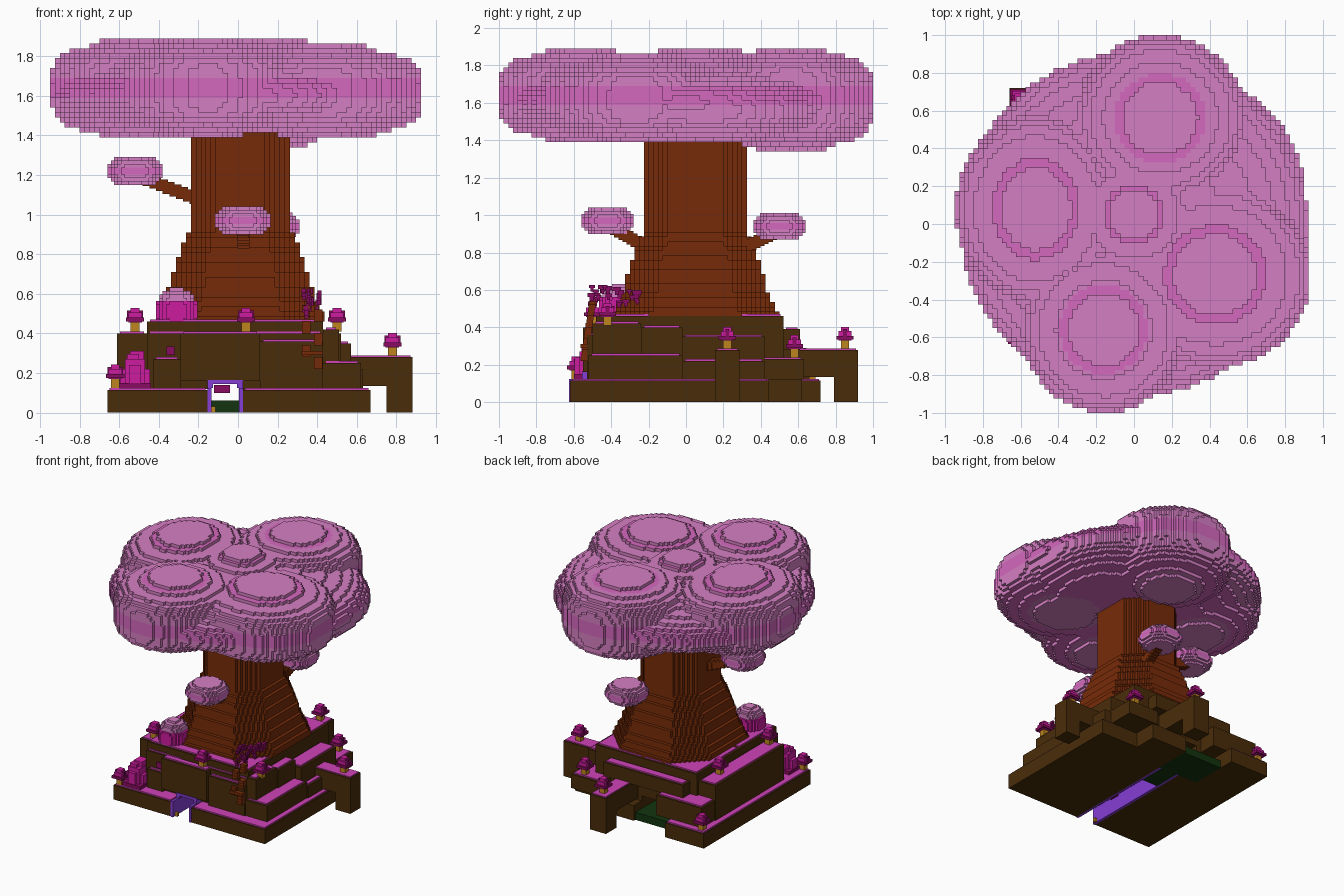
import bpy, random
from mathutils import Vector

if "Cube" in bpy.data.objects:
    bpy.data.objects.remove(bpy.data.objects["Cube"])
random.seed(4)


def material(name, rgb):
    lin = [((c / 255 + 0.055) / 1.055) ** 2.4 for c in rgb] + [1]
    m = bpy.data.materials.new(name)
    m.use_nodes = True
    m.diffuse_color = lin
    next(n for n in m.node_tree.nodes if n.type == 'BSDF_PRINCIPLED').inputs["Base Color"].default_value = lin
    return m


BLOSSOM = material("blossom pink", (213, 127, 195))
DEEP = material("deep blossom", (213, 104, 191))
BARK = material("red brown bark", (119, 43, 8))
EARTH = material("dark earth", (73, 44, 9))
TRIM = material("magenta grass", (208, 66, 184))
CRYSTAL = material("crystal magenta", (206, 28, 160))
DARK = material("dark magenta", (138, 12, 98))
PURPLE = material("portal purple", (134, 62, 214))
GREEN = material("dark green", (18, 52, 14))
GOLD = material("gold", (190, 132, 30))

BOX_FACES = [(0, 2, 3, 1), (4, 5, 7, 6), (0, 1, 5, 4), (2, 6, 7, 3), (0, 4, 6, 2), (1, 3, 7, 5)]


def mesh_object(name, verts, faces, mats, idx=None):
    me = bpy.data.meshes.new(name)
    me.from_pydata(verts, [], faces)
    for m in mats:
        me.materials.append(m)
    if idx:
        me.polygons.foreach_set("material_index", idx)
    ob = bpy.data.objects.new(name, me)
    bpy.context.collection.objects.link(ob)
    return ob


def boxes(name, spans, mat):
    """One object from (x0, x1, y0, y1, z0, z1) spans."""
    verts, faces = [], []
    for x0, x1, y0, y1, z0, z1 in spans:
        n = len(verts)
        verts += [(x, y, z) for z in (z0, z1) for y in (y0, y1) for x in (x0, x1)]
        faces += [tuple(n + i for i in f) for f in BOX_FACES]
    return mesh_object(name, verts, faces, [mat])


SIDES = {(1, 0, 0): [(1, 0, 0), (1, 1, 0), (1, 1, 1), (1, 0, 1)],
         (-1, 0, 0): [(0, 0, 0), (0, 0, 1), (0, 1, 1), (0, 1, 0)],
         (0, 1, 0): [(0, 1, 0), (0, 1, 1), (1, 1, 1), (1, 1, 0)],
         (0, -1, 0): [(0, 0, 0), (1, 0, 0), (1, 0, 1), (0, 0, 1)],
         (0, 0, 1): [(0, 0, 1), (1, 0, 1), (1, 1, 1), (0, 1, 1)],
         (0, 0, -1): [(0, 0, 0), (0, 1, 0), (1, 1, 0), (1, 0, 0)]}


def voxels(name, inside, lo, hi, v, mats, rule=None):
    """Blocky shell around every grid cell whose centre is inside."""
    n = [round((hi[i] - lo[i]) / v) for i in range(3)]
    cells = set()
    for k in range(n[2]):
        for j in range(n[1]):
            for i in range(n[0]):
                if inside(lo[0] + (i + .5) * v, lo[1] + (j + .5) * v, lo[2] + (k + .5) * v):
                    cells.add((i, j, k))
    ids, faces, idx = {}, [], []
    for c in cells:
        for d, quad in SIDES.items():
            if (c[0] + d[0], c[1] + d[1], c[2] + d[2]) in cells:
                continue
            faces.append([ids.setdefault((c[0] + q[0], c[1] + q[1], c[2] + q[2]), len(ids)) for q in quad])
            p = [lo[a] + (c[a] + .5) * v for a in range(3)]
            idx.append(rule(p, d) if rule else 0)
    verts = [[lo[a] + p[a] * v for a in range(3)] for p in ids]
    return mesh_object(name, verts, faces, mats, idx)


# Canopy: flat-topped blobs (cx, cy, cz, rx, ry, rz), each with a two-step plateau
BLOBS = [(.14, .56, 1.62, .45, .44, .28), (-.52, .08, 1.635, .425, .50, .25),
         (-.16, -.56, 1.64, .43, .44, .25), (.43, -.27, 1.62, .505, .49, .235),
         (0, .05, 1.64, .30, .30, .245)]
FILLERS = [(0, 0, 1.60, .92, .91, .20), (.45, .1, 1.56, .46, .62, .18)]
CAP, RING = .44, .54


def in_canopy(x, y, z):
    for cx, cy, cz, rx, ry, rz in BLOBS:
        h, dz = ((x - cx) / rx) ** 2 + ((y - cy) / ry) ** 2, abs(z - cz)
        if h < CAP ** 2 and dz < rz or h < RING ** 2 and dz < rz - .025:
            return True
        if h < 1 and h ** 1.5 + (dz / (rz - .025)) ** 4 < 1:
            return True
    return any(((x - cx) / rx) ** 2 + ((y - cy) / ry) ** 2 + abs((z - cz) / rz) ** 2.4 < 1
               for cx, cy, cz, rx, ry, rz in FILLERS)


def canopy_rule(p, d):
    x, y, z = p
    if d[2] == 0:
        return int(1.60 < z < 1.69)
    rho = min((((x - b[0]) / b[3]) ** 2 + ((y - b[1]) / b[4]) ** 2) ** .5 for b in BLOBS)
    if d[2] > 0:
        return int(z > 1.8 and CAP < rho < RING)
    return int(z < 1.48 and rho > RING)


voxels("canopy", in_canopy, (-.95, -1, 1.34), (.95, 1, 1.915), .025, [BLOSSOM, DEEP], canopy_rule)

# Trunk: chamfered square that flares towards its foot
PROFILE = [(.46, .43), (.6, .37), (.8, .31), (.93, .25), (1.5, .25)]


def in_trunk(x, y, z):
    for (z0, h0), (z1, h1) in zip(PROFILE, PROFILE[1:]):
        if z0 <= z <= z1:
            h = h0 + (h1 - h0) * (z - z0) / (z1 - z0)
            a, b = abs(x - .012), abs(y - .05) - .015
            return a < h and b < h and a + b < 1.5 * h
    return False


voxels("trunk", in_trunk, (-.488, -.45, .46), (.512, .55, 1.46), .025, [BARK])


# Side puffs with their branches
def puff(name, c, r, v, mats, rule=None):
    def f(x, y, z):
        return sum(abs((q - c[a]) / r[a]) ** 2.3 for a, q in enumerate((x, y, z))) < 1
    lo = [c[a] - (round(r[a] / v) + 1) * v for a in range(3)]
    hi = [c[a] + (round(r[a] / v) + 1) * v for a in range(3)]
    return voxels(name, f, lo, hi, v, mats, rule)


PUFFS = [("right_side", (-.52, .02, 1.22), (-.18, .05, 1.07)),
         ("front", (.025, -.42, .97), (.03, -.2, .82)),
         ("back", (.17, .5, .94), (.15, .28, .81))]
for name, c, root in PUFFS:
    puff(name + "_puff", c, (.145, .145, .078), .0175, [BLOSSOM, DEEP],
         lambda p, d, z=c[2]: int(d[2] == 0 and abs(p[2] - z) < .012))
    a, b = Vector(root), Vector(c) - Vector((0, 0, .02))
    spans = []
    for i in range(10):
        q = a.lerp(b, i / 10)
        spans.append((q.x - .03, q.x + .03, q.y - .03, q.y + .03, q.z - .03, q.z + .03))
    boxes(name + "_branch", spans, BARK)

# Bush with a pale cap on the upper terrace
puff("bush", (-.31, -.36, .51), (.105, .105, .12), .0175, [CRYSTAL, BLOSSOM],
     lambda p, d: int(p[2] > .565))

# Ground slab, split by the tunnel and open behind
boxes("ground_slab", [(-.66, -.32, -.62, .72, 0, .115), (-.32, -.155, -.62, .32, 0, .115),
                      (.025, .67, -.62, .44, 0, .115), (.025, .34, .44, .62, 0, .12)], EARTH)
boxes("ground_grass", [(-.65, -.33, -.61, .71, .115, .125), (-.33, -.165, -.61, .31, .115, .125),
                       (.035, .66, -.61, .43, .115, .125)], TRIM)
boxes("tunnel_lining", [(-.155, -.135, -.625, .32, 0, .125), (.005, .025, -.625, .32, 0, .125),
                        (-.155, -.125, -.555, .32, .125, .16), (-.005, .025, -.555, .32, .125, .16),
                        (-.155, .025, -.555, .32, .145, .165)], PURPLE)
boxes("cave_floor", [(-.32, .025, .32, .6, 0, .06), (-.135, .005, .1, .32, 0, .06)], GREEN)
boxes("tunnel_lamp", [(-.12, -.04, -.40, -.32, .10, .14)], DARK)
boxes("tunnel_lamp_foot", [(-.134, -.114, -.60, -.58, 0, .03)], GOLD)

# Terraces: each block carries a grass plate
TERRACES = [(-.46, .43, -.48, -.02, .16, .46), (-.46, -.155, -.02, .52, .12, .46),
            (.025, .43, -.02, .52, .12, .46), (-.155, .025, -.02, .52, .16, .46),
            (-.46, -.155, -.5, -.1, .12, .40), (.025, .43, -.5, -.1, .12, .40),
            (-.61, -.46, -.36, .5, .12, .40), (-.29, .11, -.55, -.48, .16, .40),
            (-.43, -.29, -.53, -.48, .12, .27), (.11, .43, -.53, -.48, .12, .36),
            (.43, .51, -.5, -.24, .25, .42), (.43, .62, -.52, -.02, .12, .25),
            (.43, .57, -.02, .42, .12, .35), (.57, .63, -.02, .42, .12, .22),
            (.30, .57, .40, .63, .12, .23),
            (-.40, .30, .52, .61, .28, .39), (-.60, -.2, .46, .66, .12, .28),
            (.43, .52, -.24, -.02, .25, .40)]
boxes("terraces", TERRACES, EARTH)
boxes("terrace_grass", [(a + .015, b - .015, c + .015, d - .015, f, f + .01)
                        for a, b, c, d, e, f in TERRACES], TRIM)

# Arched buttresses on the left and back sides
boxes("buttresses", [(.55, .88, .155, .285, .135, .28), (.75, .88, .155, .285, 0, .135),
                     (.06, .20, .5, .92, .135, .28), (.06, .20, .79, .92, 0, .135)], EARTH)
boxes("buttress_grass", [(.56, .87, .165, .275, .28, .288), (.07, .19, .61, .91, .28, .288)], TRIM)

# Crystal lanterns on gold posts
LANTERNS = [(.78, .22, .285), (.13, .85, .285), (.48, .58, .24), (.50, -.42, .41), (.04, -.5, .41),
            (-.52, -.30, .41), (-.52, .32, .41), (-.62, -.59, .125), (-.61, .67, .125)]
posts, bodies, rims = [], [], []
for x, y, z in LANTERNS:
    posts.append((x - .022, x + .022, y - .022, y + .022, z, z + .045))
    bodies.append((x - .034, x + .034, y - .034, y + .034, z + .045, z + .095))
    bodies.append((x - .022, x + .022, y - .022, y + .022, z + .095, z + .118))
    rims.append((x - .046, x + .046, y - .046, y + .046, z + .05, z + .07))
    for s in (-1, 1):
        rims.append((x + s * .03 - .01, x + s * .03 + .01, y - .01, y + .01, z + .07, z + .105))
boxes("lantern_posts", posts, GOLD)
boxes("lantern_crystals", bodies, CRYSTAL)
boxes("lantern_rims", rims, DARK)

# Large crystal cluster on the front corner
boxes("crystal_cluster", [(-.57, -.47, -.57, -.47, .125, .27), (-.595, -.445, -.55, -.49, .125, .22),
                          (-.55, -.49, -.595, -.445, .125, .24), (-.545, -.475, -.53, -.45, .27, .31),
                          (-.56, -.50, -.56, -.51, .27, .295)], CRYSTAL)
boxes("crystal_cluster_foot", [(-.60, -.44, -.60, -.44, .125, .15)], DARK)
boxes("wall_gem", [(-.36, -.32, -.51, -.49, .29, .335)], DARK)

# Twisted sapling climbing the front left edge
stem, twigs = [], []
for i in range(16):
    x, y, z = .375 + .03 * (-1) ** (i // 3), -.545 + .003 * i, .22 + .02 * i
    stem.append((x - .022, x + .022, y - .018, y + .018, z, z + .022))
stem.append((.32, .43, -.565, -.53, .29, .312))
for i in range(26):
    x, y, z = random.uniform(.33, .42), random.uniform(-.53, -.25), random.uniform(.5, .62)
    h = random.uniform(.006, .012)
    twigs.append((x - h, x + h, y - h * 2, y + h * 2, z - h, z + h))
    twigs.append((x - h, x + h, y - h, y + h, z - h * 3, z))
boxes("sapling_stem", stem, BARK)
boxes("sapling_twigs", twigs, DARK)
